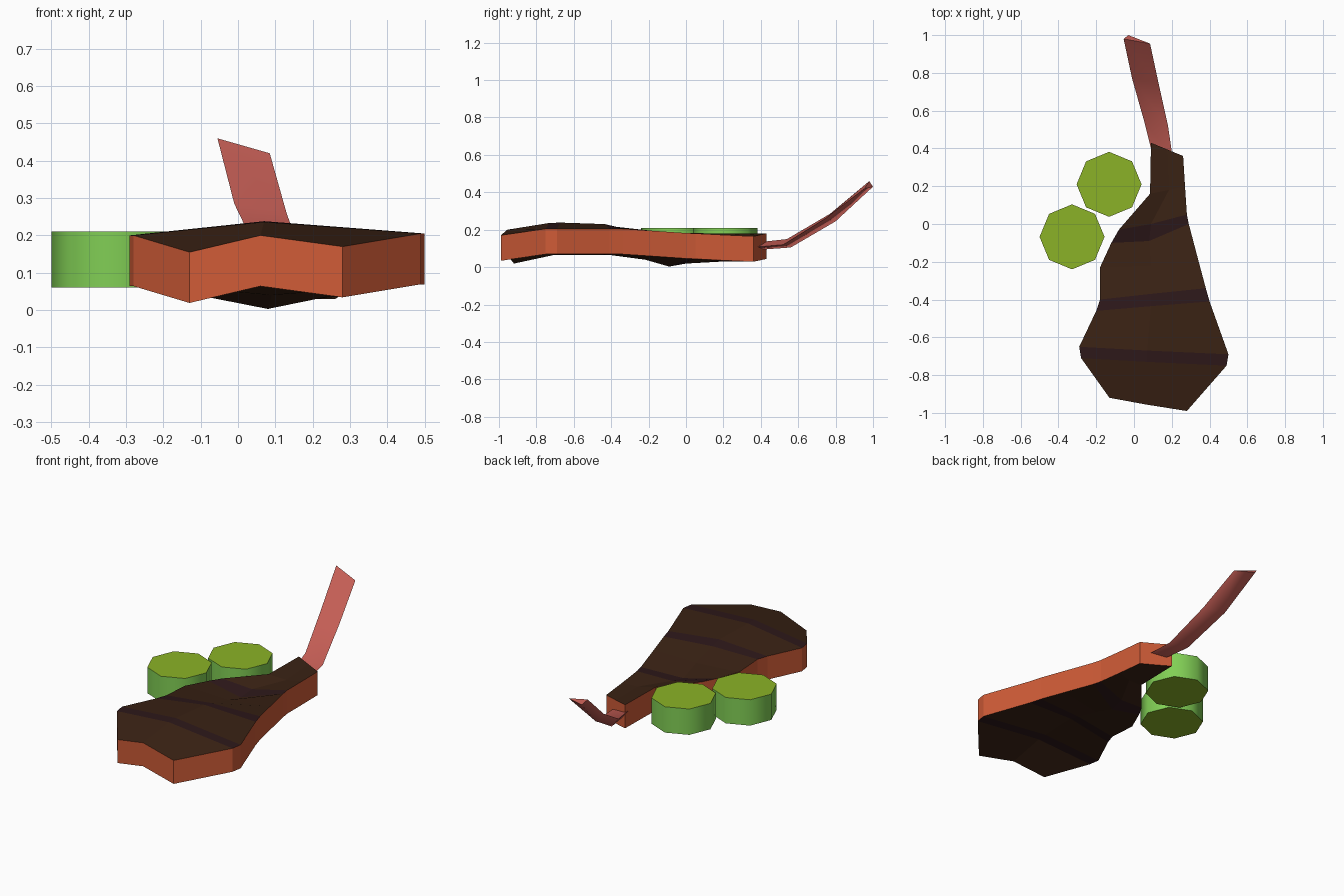
import bpy, bmesh, math
from mathutils import Vector

if "Cube" in bpy.data.objects:
    bpy.data.objects.remove(bpy.data.objects["Cube"])


def material(name, rgb):
    m = bpy.data.materials.new(name)
    m.diffuse_color = (*rgb, 1)
    m.use_nodes = True
    m.node_tree.nodes["Principled BSDF"].inputs["Base Color"].default_value = m.diffuse_color
    return m


CRUST = material("crust", (0.042, 0.016, 0.007))
STRIPE = material("grill_stripe", (0.026, 0.009, 0.010))
MEAT = material("meat", (0.62, 0.105, 0.038))
GREEN_SIDE = material("green_side", (0.22, 0.62, 0.09))
GREEN_TOP = material("green_cut", (0.26, 0.45, 0.02))
BONE = material("bone", (0.55, 0.11, 0.09))


def finish(bm, name, mats):
    bmesh.ops.recalc_face_normals(bm, faces=bm.faces)
    me = bpy.data.meshes.new(name)
    bm.to_mesh(me)
    bm.free()
    for m in mats:
        me.materials.append(m)
    ob = bpy.data.objects.new(name, me)
    bpy.context.collection.objects.link(ob)
    return ob


# Meat slab: cross rows (left, middle, right) of the top, front to back
rows = [
    [(-.13, -.92, .155), (.06, -.955, .20), (.28, -.99, .17)],
    [(-.28, -.71, .20), (.07, -.73, .236), (.49, -.75, .205)],
    [(-.29, -.65, .20), (.07, -.67, .238), (.50, -.69, .205)],
    [(-.20, -.46, .20), (.09, -.435, .23), (.40, -.41, .205)],
    [(-.18, -.40, .20), (.09, -.37, .215), (.38, -.34, .205)],
    [(-.18, -.23, .19), (.09, -.22, .176), (.34, -.19, .195)],
    [(-.12, -.10, .185), (.08, -.09, .139), (.29, .0, .182)],
    [(-.08, -.03, .183), (.09, .0, .155), (.28, .05, .18)],
    [(.085, .16, .18), (.185, .18, .165), (.27, .20, .172)],
    [(.09, .43, .18), (.175, .395, .172), (.26, .36, .165)],
]
THICK = 0.136
bm = bmesh.new()
top = [[bm.verts.new(p) for p in r] for r in rows]
low = [[bm.verts.new(Vector(p) - Vector((0, 0, THICK))) for p in r] for r in rows]
for i in range(len(rows) - 1):
    for grid in (top, low):
        for j in range(2):
            f = bm.faces.new((grid[i][j], grid[i][j + 1], grid[i + 1][j + 1], grid[i + 1][j]))
            f.material_index = 1 if i in (1, 3, 6) else 0
rim = ([r[2] for r in top] + [top[-1][1]] + [r[0] for r in reversed(top)] + [top[0][1]])
rim_low = ([r[2] for r in low] + [low[-1][1]] + [r[0] for r in reversed(low)] + [low[0][1]])
for k in range(len(rim)):
    n = (k + 1) % len(rim)
    f = bm.faces.new((rim[k], rim[n], rim_low[n], rim_low[k]))
    f.material_index = 2
finish(bm, "meat_slab", [CRUST, STRIPE, MEAT])

# Bone: triangular section swept upward, flat on top, rounded shading below
sections = [
    [(.10, .36, .13), (.13, .36, .09), (.205, .35, .105)],
    [(.055, .54, .15), (.085, .56, .105), (.18, .52, .12)],
    [(-.01, .77, .285), (.02, .80, .245), (.13, .745, .26)],
    [(-.055, .98, .46), (-.03, 1.0, .43), (.085, .955, .42)],
]
bm = bmesh.new()
rings = [[bm.verts.new(p) for p in s] for s in sections]
for a, b in zip(rings, rings[1:]):
    for j in range(3):
        n = (j + 1) % 3
        bm.faces.new((a[j], a[n], b[n], b[j])).smooth = True
    for j in (0, 2):
        bm.edges.get((a[j], b[j])).smooth = False
for end in (rings[0], rings[-1]):
    f = bm.faces.new(end)
    for e in f.edges:
        e.smooth = False
finish(bm, "bone", [BONE])

# Two octagonal vegetable slices
for name, x, y in (("green_slice_back", -.132, .21), ("green_slice_front", -.328, -.068)):
    bm = bmesh.new()
    bmesh.ops.create_cone(bm, cap_ends=True, segments=8, radius1=.172, radius2=.172, depth=.15)
    bmesh.ops.translate(bm, verts=bm.verts, vec=(x, y, .135))
    for f in bm.faces:
        cap = len(f.verts) == 8
        f.material_index = 1 if cap else 0
        f.smooth = not cap
        if cap:
            for e in f.edges:
                e.smooth = False
    finish(bm, name, [GREEN_SIDE, GREEN_TOP])
